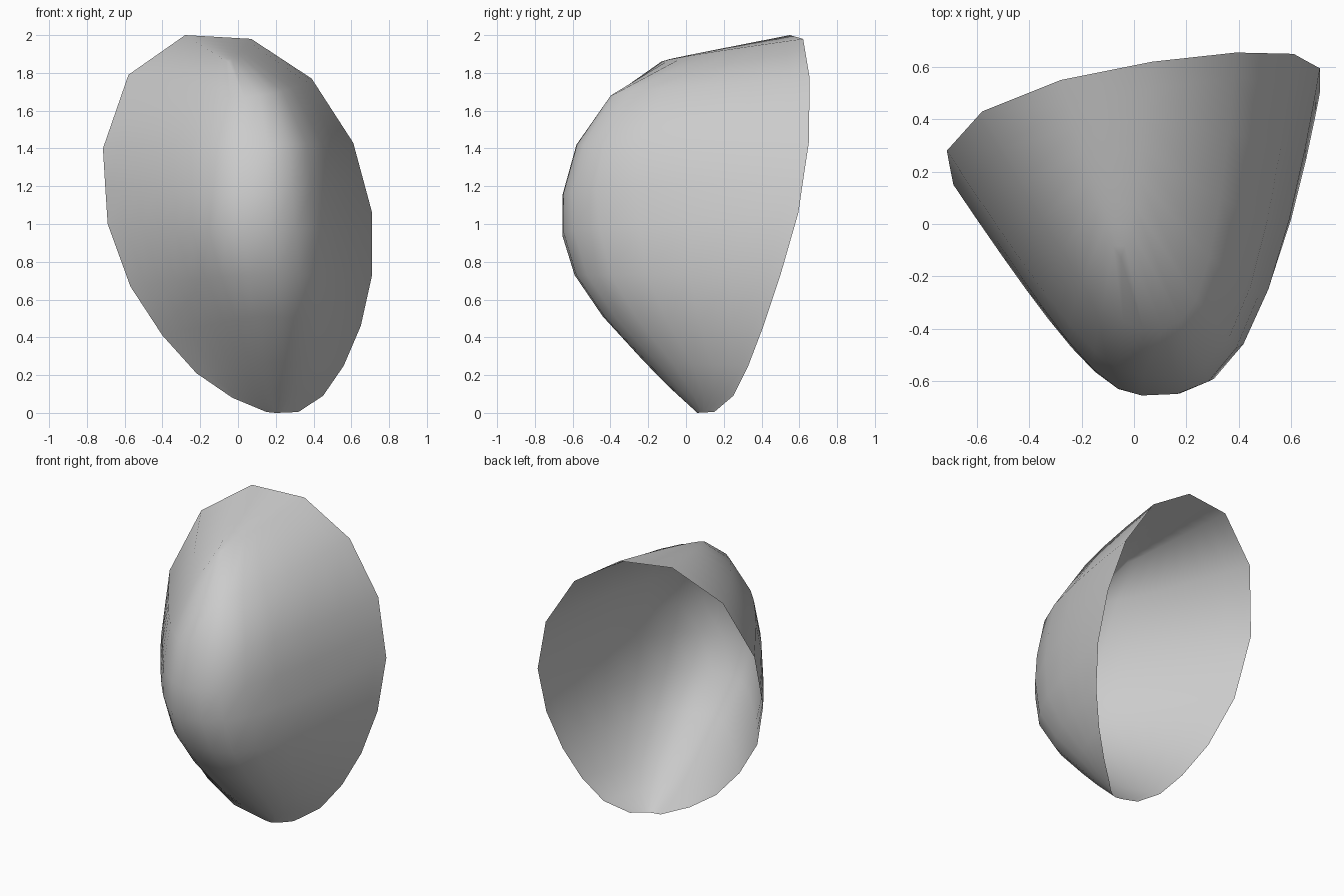
import bpy, bmesh
from mathutils import Vector

if "Cube" in bpy.data.objects:
    bpy.data.objects.remove(bpy.data.objects["Cube"])

# Each row runs from the left rim, round the nose, to the right rim:
# left rim, nose, right rim, left roundness (hyperbola), right fullness (power)
ROWS = [
    ((.15, .06, .005), (.20, .06, 0), (.32, .15, .005), .3, 1.5),
    ((-.03, .0, .08), (.18, -.08, .13), (.45, .25, .09), .4, 2.0),
    ((-.22, -.01, .21), (.155, -.22, .27), (.56, .33, .25), .4, 2.3),
    ((-.40, -.01, .41), (.12, -.44, .51), (.65, .41, .46), .4, 2.7),
    ((-.57, .04, .67), (.07, -.59, .73), (.71, .50, .73), .35, 3.1),
    ((-.69, .15, 1.0), (.03, -.655, .94), (.71, .595, 1.06), .35, 3.3),
    ((-.703, .215, 1.2), (.03, -.655, 1.15), (.66, .622, 1.245), .35, 3.5),
    ((-.715, .28, 1.4), (.035, -.58, 1.42), (.61, .65, 1.43), .35, 3.8),
    ((-.58, .43, 1.79), (.035, -.40, 1.67), (.39, .655, 1.77), .35, 4.0),
    ((-.28, .55, 2.0), (-.05, -.13, 1.86), (.07, .62, 1.98), .1, 1.4),
]
STEPS = 8


def branch(nose, rim, curve, ease):
    """Points from the nose to the rim along a section curve."""
    pts = []
    for k in range(STEPS + 1):
        f = 1 - (1 - k / STEPS) ** ease
        g = curve(f)
        d = Vector(rim) - Vector(nose)
        pts.append(Vector(nose) + Vector((d.x * f, d.y * g, d.z * (f + g) / 2)))
    return pts


# Curved shell, open at the back
bm = bmesh.new()
grid = []
for left, nose, right, k, p in ROWS:
    def straight_side(f):
        return ((f * f + k * k) ** .5 - k) / ((1 + k * k) ** .5 - k)

    def full_side(f):
        return f ** p

    pts = branch(nose, left, straight_side, 1)[:0:-1]
    pts += branch(nose, right, full_side, 1.8 if p > 1.7 else 1.1)
    grid.append([bm.verts.new(v) for v in pts])
for low, high in zip(grid, grid[1:]):
    for j in range(2 * STEPS):
        bm.faces.new((low[j], low[j + 1], high[j + 1], high[j]))

# Crown strip closing the top between the two legs of the last row
top = grid[-1]
for j in range(STEPS):
    a, b, c, d = top[j], top[j + 1], top[-2 - j], top[-1 - j]
    bm.faces.new((a, b, d) if b is c else (a, b, c, d))

mesh = bpy.data.meshes.new("shell")
bm.to_mesh(mesh)
bm.free()
shell = bpy.data.objects.new("shell", mesh)
bpy.context.collection.objects.link(shell)

grey = bpy.data.materials.new("light grey")
grey.diffuse_color = (.6, .6, .6, 1)
grey.use_nodes = True
grey.node_tree.nodes["Principled BSDF"].inputs["Base Color"].default_value = grey.diffuse_color
mesh.materials.append(grey)

bpy.context.view_layer.objects.active = shell
shell.select_set(True)
bpy.ops.object.shade_smooth_by_angle(angle=0.8)
